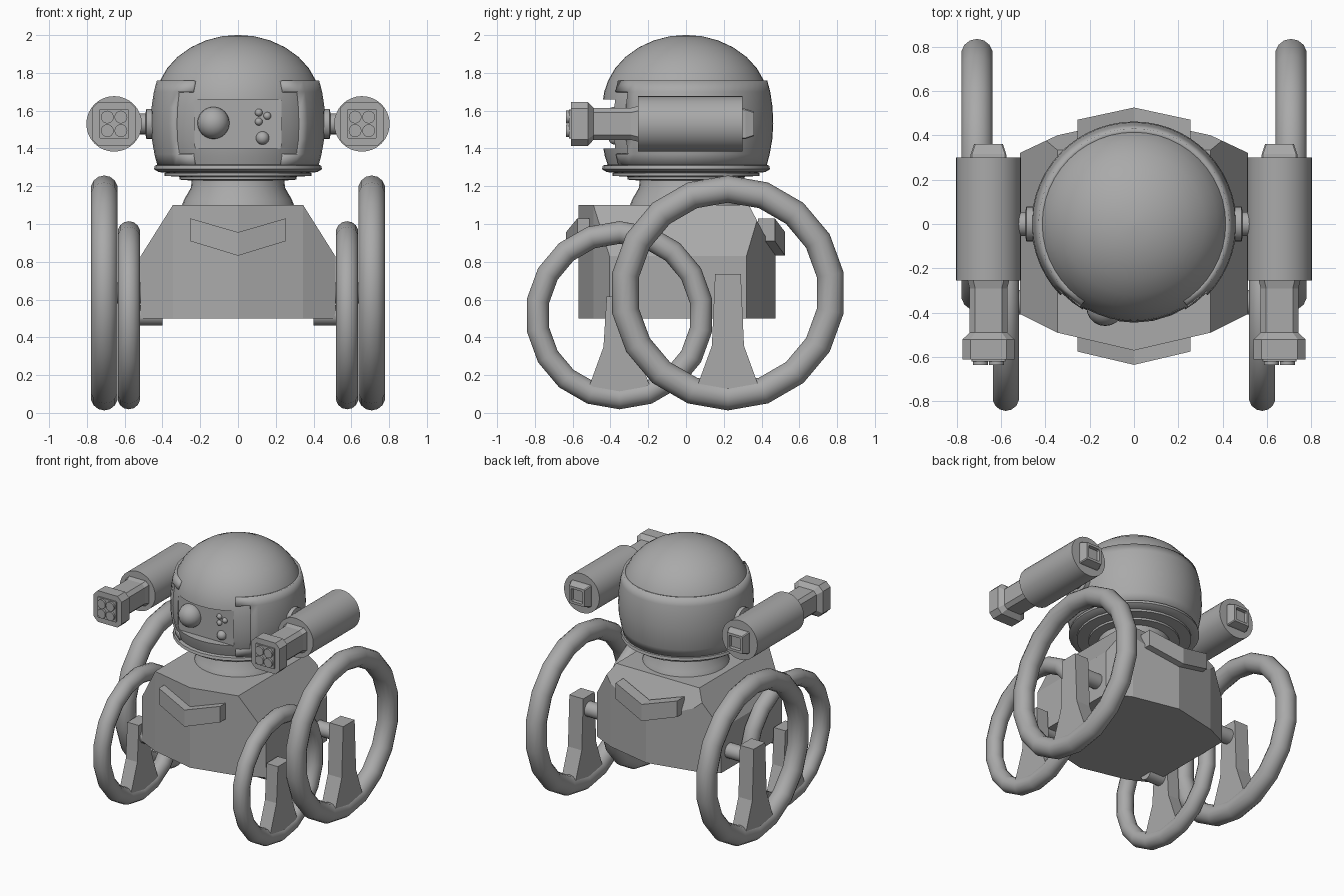
import bpy, bmesh, math
from math import sin, cos, pi, radians
from mathutils import Vector, Matrix

if "Cube" in bpy.data.objects:
    bpy.data.objects.remove(bpy.data.objects["Cube"], do_unlink=True)

grey = bpy.data.materials.new("mid grey")
grey.use_nodes = True
grey.diffuse_color = (0.4, 0.4, 0.4, 1)
grey.node_tree.nodes["Principled BSDF"].inputs["Base Color"].default_value = (0.4, 0.4, 0.4, 1)


def finish(name, bm, smooth=None):
    bmesh.ops.recalc_face_normals(bm, faces=bm.faces)
    mesh = bpy.data.meshes.new(name)
    bm.to_mesh(mesh)
    bm.free()
    mesh.materials.append(grey)
    ob = bpy.data.objects.new(name, mesh)
    bpy.context.collection.objects.link(ob)
    if smooth:
        bpy.ops.object.select_all(action="DESELECT")
        ob.select_set(True)
        bpy.context.view_layer.objects.active = ob
        bpy.ops.object.shade_smooth_by_angle(angle=radians(smooth))
    return ob


def loft(name, rings, smooth=None):
    """Closed solid through rings of equal point count."""
    bm = bmesh.new()
    loops = [[bm.verts.new(p) for p in ring] for ring in rings]
    n = len(loops[0])
    for a, b in zip(loops, loops[1:]):
        for i in range(n):
            j = (i + 1) % n
            bm.faces.new((a[i], a[j], b[j], b[i]))
    bm.faces.new(loops[0])
    bm.faces.new(loops[-1])
    return finish(name, bm, smooth)


def lathe(name, profile, axis="Z", center=(0, 0, 0), n=32, smooth=35):
    """Solid of (radius, position) pairs along an axis."""
    def place(r, h, t):
        u, v = r * cos(t), r * sin(t)
        p = {"X": (h, u, v), "Y": (u, h, v), "Z": (u, v, h)}[axis]
        return Vector(center) + Vector(p)
    return loft(name, [[place(r, h, 2 * pi * i / n) for i in range(n)] for r, h in profile], smooth)


def box(name, center, size):
    bm = bmesh.new()
    bmesh.ops.create_cube(bm, size=1, matrix=Matrix.Translation(center) @ Matrix.Diagonal((*size, 1)))
    return finish(name, bm)


def ball(name, center, r):
    bm = bmesh.new()
    bmesh.ops.create_uvsphere(bm, u_segments=20, v_segments=12, radius=r,
                              matrix=Matrix.Translation(center))
    return finish(name, bm, 60)


def wheel_ring(name, center, major, minor):
    bm = bmesh.new()
    segs, sides = 18, 14
    grid = []
    for i in range(segs):
        t = 2 * pi * i / segs
        ring = []
        for k in range(sides):
            a = 2 * pi * k / sides
            r = major + minor * cos(a)
            ring.append(bm.verts.new(Vector(center) + Vector((minor * sin(a), r * sin(t), r * cos(t)))))
        grid.append(ring)
    for i in range(segs):
        a, b = grid[i], grid[(i + 1) % segs]
        for k in range(sides):
            m = (k + 1) % sides
            bm.faces.new((a[k], a[m], b[m], b[k]))
    return finish(name, bm, 60)


# Torso: pointed prism with sloped shoulders and a sloped upper back
half = [(0, -0.57), (0.345, -0.49), (0.515, -0.405), (0.515, 0.32), (0.345, 0.40), (0, 0.475)]
outline = half + [(-x, y) for x, y in half[-2:0:-1]]
bm = bmesh.new()
base = bm.faces.new([bm.verts.new((x, y, 0.5)) for x, y in outline])
top = bmesh.ops.extrude_face_region(bm, geom=[base])["geom"]
bmesh.ops.translate(bm, vec=(0, 0, 0.6), verts=[g for g in top if isinstance(g, bmesh.types.BMVert)])
cuts = [((s * 0.515, 0, 0.83), (s * 0.27, 0, 0.17)) for s in (1, -1)]
cuts.append(((0, 0.475, 0.83), (0, 0.27, 0.142)))
for co, no in cuts:
    bmesh.ops.bisect_plane(bm, geom=bm.verts[:] + bm.edges[:] + bm.faces[:],
                           plane_co=co, plane_no=no, clear_outer=True)
    bmesh.ops.holes_fill(bm, edges=[e for e in bm.edges if e.is_boundary])
finish("torso", bm)

# Chevron plates on chest and back
for name, edge, mid, s in (("chest_plate", -0.575, -0.635, -1), ("back_plate", 0.47, 0.525, 1)):
    loft(name, [[(x, y - s * d, z) for d, z in ((0, hi), (0, lo), (0.09, lo), (0.09, hi))]
                for x, y, hi, lo in ((-0.255, edge, 1.03, 0.91), (0, mid, 0.957, 0.832),
                                     (0.255, edge, 1.03, 0.91))])

# Neck and collar
lathe("neck", [(0.30, 1.09), (0.285, 1.13), (0.25, 1.19), (0.245, 1.23), (0.31, 1.235), (0.31, 1.25),
               (0.39, 1.255), (0.39, 1.27), (0.33, 1.275), (0.33, 1.3)])
lathe("helmet_rim", [(0.37, 1.27), (0.42, 1.275), (0.445, 1.29), (0.44, 1.31), (0.38, 1.32)])

# Head with a window cut in the face
head = lathe("head", [(0.36, 1.29), (0.41, 1.30), (0.43, 1.36), (0.445, 1.44), (0.45, 1.53), (0.445, 1.62),
                      (0.433, 1.70), (0.412, 1.76), (0.375, 1.825), (0.32, 1.885), (0.25, 1.935),
                      (0.17, 1.972), (0.085, 1.994), (0.01, 2.0)], n=48, smooth=40)
cutter = box("window_cutter", (0, -0.475, 1.53), (0.46, 0.2, 0.26))
cutter.hide_render = True
cutter.hide_viewport = True
cutter.hide_set(True)
cut = head.modifiers.new("window", "BOOLEAN")
cut.operation, cut.object, cut.solver = "DIFFERENCE", cutter, "EXACT"

# Face controls
ball("large_eye", (-0.13, -0.375, 1.535), 0.085)
for x, z, r in ((0.11, 1.59, 0.02), (0.155, 1.572, 0.02), (0.11, 1.542, 0.02), (0.13, 1.455, 0.035)):
    ball("face_button", (x, -0.375, z), r)

# Helmet shell wrapped round the head, notched at both front edges
levels = [(0.425, 1.30), (0.443, 1.37), (0.457, 1.45), (0.462, 1.53), (0.458, 1.62), (0.446, 1.70), (0.43, 1.76)]
angles = [33] + [46 + 268 * i / 40 for i in range(41)] + [327]
bm = bmesh.new()
grid = [[bm.verts.new((r * sin(radians(a)), -r * cos(radians(a)), z)) for r, z in levels] for a in angles]
for i in range(len(angles) - 1):
    for k in range(len(levels) - 1):
        if i in (0, len(angles) - 2) and 0 < k < len(levels) - 2:
            continue
        bm.faces.new((grid[i][k], grid[i + 1][k], grid[i + 1][k + 1], grid[i][k + 1]))
shell = finish("helmet_shell", bm, 40)
solid = shell.modifiers.new("thickness", "SOLIDIFY")
solid.thickness, solid.offset = 0.03, -1


def square(cx, y, h, c, z=1.53):
    """Square ring with clipped corners facing along y."""
    q = h - c
    pts = [(h, -q), (h, q), (q, h), (-q, h), (-h, q), (-h, -q), (-q, -h), (q, -h)]
    return [(cx + u, y, z + v) for u, v in pts]


def strut(name, cx, cy, top, foot, w):
    """Flared stand from the wheel hub down to the ring."""
    side = [(-0.068, top), (-0.085, foot + 0.22), (-0.165, foot), (0, foot - 0.05),
            (0.165, foot), (0.085, foot + 0.22), (0.068, top)]
    loft(name, [[(cx + d, cy + y, z) for y, z in side] for d in (-w, w)])


for s, side in ((1, "left_"), (-1, "right_")):
    # Wheels, stands and axles
    for pos, x, y, z, major, minor in (("rear_", 0.708, 0.222, 0.635, 0.55, 0.072),
                                       ("front_", 0.578, -0.352, 0.517, 0.438, 0.06)):
        wheel_ring(side + pos + "wheel", (s * x, y, z), major, minor)
        strut(side + pos + "strut", s * x, y, z + 0.1, z - major + 0.05, minor * 0.8)
        lathe(side + pos + "axle", [(0.055, s * 0.4), (0.055, s * x)], "X", (0, y, z), 16)

    # Arm joint from head to cannon
    lathe(side + "arm_joint", [(0.08, s * 0.43), (0.08, s * 0.485), (0.055, s * 0.49), (0.055, s * 0.56)],
          "X", (0, 0, 1.53), 20)

    # Cannon: drum, barrel, muzzle and rear vent
    gx = s * 0.656
    lathe(side + "cannon_drum", [(0.147, -0.255), (0.147, 0.30)], "Y", (gx, 0, 1.53), 32)
    loft(side + "cannon_barrel", [square(gx, y, h, c) for y, h, c in
                                  ((-0.25, 0.095, 0.025), (-0.29, 0.085, 0.025), (-0.50, 0.085, 0.025))])
    loft(side + "cannon_muzzle", [square(gx, y, h, c) for y, h, c in
                                  ((-0.49, 0.085, 0.025), (-0.52, 0.117, 0.035), (-0.61, 0.117, 0.035))])
    loft(side + "muzzle_plate", [square(gx, y, 0.077, 0.003) for y in (-0.60, -0.62)])
    for u in (-1, 1):
        for v in (-1, 1):
            lathe(side + "muzzle_port", [(0.034, -0.635), (0.034, -0.61)], "Y",
                  (gx + u * 0.036, 0, 1.53 + v * 0.036), 16)
    loft(side + "cannon_vent", [square(gx, y, h, 0.006) for y, h in
                                ((0.29, 0.082), (0.315, 0.08), (0.36, 0.065), (0.36, 0.047), (0.335, 0.045))])
